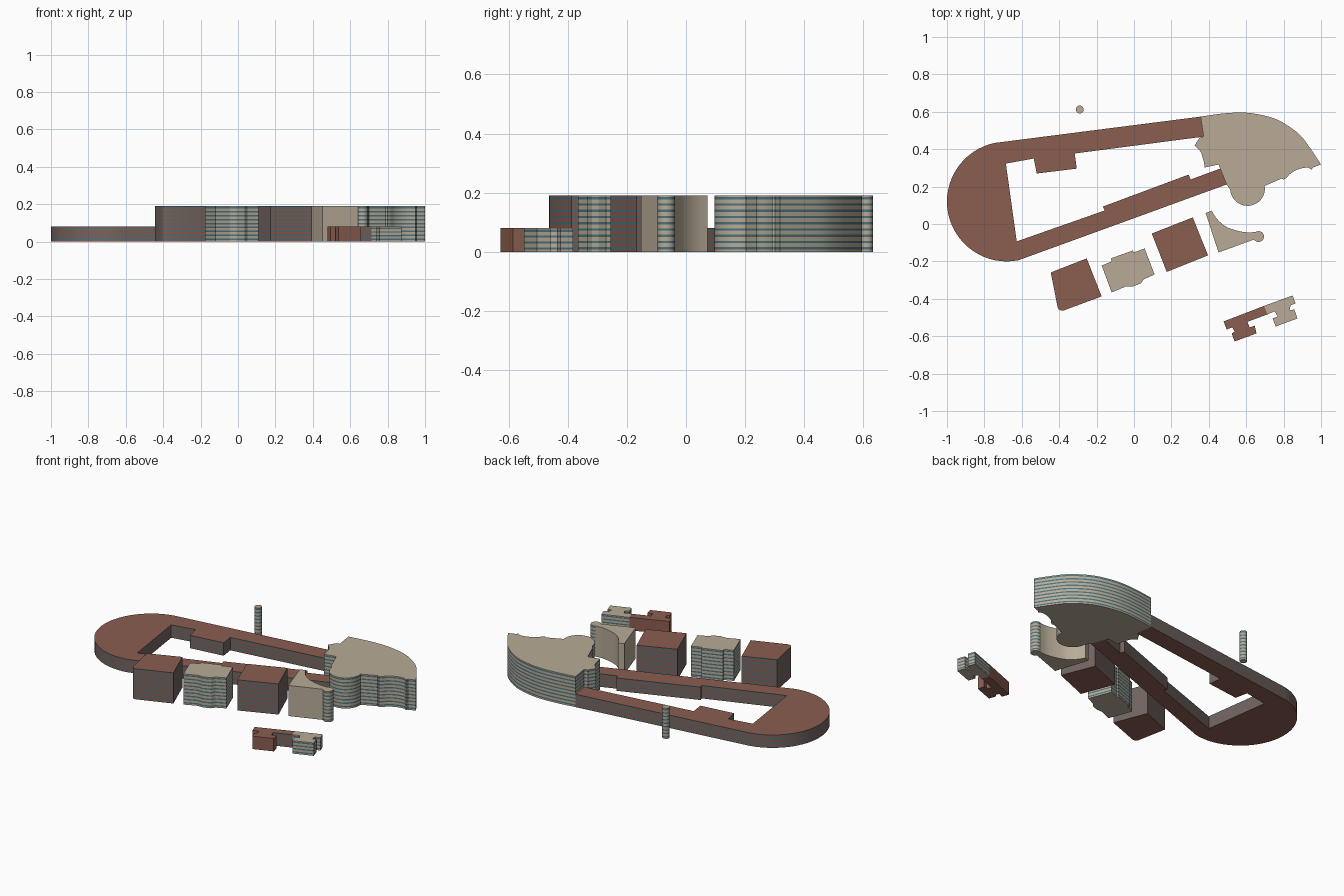
import bpy, bmesh
from math import cos, sin, radians


def material(name, rgb):
    m = bpy.data.materials.new(name)
    m.diffuse_color = (*rgb, 1)
    return m


BRICK = material("brick", (0.26, 0.11, 0.08))
STONE = material("stone", (0.48, 0.41, 0.31))
GLASS = material("glass", (0.07, 0.17, 0.21))
TALL, LOW = 0.19, 0.08


def arc(cx, cy, r, a0, a1, n=24):
    return [(cx + r * cos(radians(a0 + (a1 - a0) * i / n)),
             cy + r * sin(radians(a0 + (a1 - a0) * i / n))) for i in range(n + 1)]


def curve(pts, n=4):
    """Catmull-Rom curve through the points."""
    p = [pts[0]] + pts + [pts[-1]]
    out = []
    for i in range(1, len(p) - 2):
        for k in range(n):
            t = k / n
            out.append(tuple(0.5 * (2 * b + (c - a) * t + (2 * a - 5 * b + 4 * c - d) * t * t
                                    + (3 * b - a - 3 * c + d) * t ** 3)
                             for a, b, c, d in zip(*p[i - 1:i + 3])))
    return out + [pts[-1]]


def block(name, outline, height, wall, floors=0, striped=None):
    """Extruded outline; each floor gets a glass band on the striped edges."""
    levels, bands = [0.0], []
    for f in range(floors):
        h = height / floors
        levels += [(f + 0.38) * h, (f + 0.76) * h]
        bands.append(2 * f + 1)
    levels.append(height)
    bm = bmesh.new()
    rings = [[bm.verts.new((x, y, z)) for x, y in outline] for z in levels]
    bm.faces.new(rings[0])
    bm.faces.new(rings[-1])
    n = len(outline)
    for k in range(len(levels) - 1):
        for i in range(n):
            j = (i + 1) % n
            face = bm.faces.new((rings[k][i], rings[k][j], rings[k + 1][j], rings[k + 1][i]))
            if k in bands and (striped is None or i in striped):
                face.material_index = 1
    bmesh.ops.recalc_face_normals(bm, faces=bm.faces)
    me = bpy.data.meshes.new(name)
    bm.to_mesh(me)
    bm.free()
    me.materials.append(wall)
    me.materials.append(GLASS)
    ob = bpy.data.objects.new(name, me)
    bpy.context.collection.objects.link(ob)
    bpy.ops.object.select_all(action='DESELECT')
    ob.select_set(True)
    bpy.context.view_layer.objects.active = ob
    bpy.ops.object.shade_smooth_by_angle(angle=radians(20))
    return ob


# Low courtyard wing, rounded at the left end
block("courtyard_wing",
      [(0.356, 0.574)] + arc(-0.68, 0.12, 0.32, 101.5, 281, 32) +
      [(0.495, 0.211), (0.463, 0.297), (0.303, 0.238), (0.292, 0.264), (-0.167, 0.093),
       (-0.157, 0.072), (-0.627, -0.093), (-0.685, 0.323), (-0.536, 0.35), (-0.52, 0.27),
       (-0.306, 0.296), (-0.317, 0.377), (0.372, 0.467)], LOW, BRICK, 4)

# Tall fan-shaped hall with a round bay
block("fan_hall",
      curve([(0.356, 0.574), (0.468, 0.59), (0.565, 0.596), (0.645, 0.59), (0.736, 0.569),
             (0.805, 0.537), (0.885, 0.478), (0.944, 0.403), (1.0, 0.318)]) +
      [(0.955, 0.302), (0.95, 0.291), (0.93, 0.302)] +
      curve([(0.905, 0.3), (0.874, 0.291), (0.837, 0.27), (0.816, 0.248), (0.80, 0.238)], 3) +
      [(0.789, 0.243), (0.698, 0.203)] + arc(0.607, 0.19, 0.093, 4, -176, 20) +
      [(0.495, 0.211), (0.452, 0.318), (0.378, 0.302)] +
      curve([(0.374, 0.33), (0.367, 0.355), (0.356, 0.387), (0.324, 0.419)], 2) +
      [(0.351, 0.462), (0.372, 0.467)], TALL, STONE, 9)

# Row of tall blocks along the front
block("left_block", [(-0.445, -0.259), (-0.253, -0.184), (-0.173, -0.387), (-0.375, -0.462),
                     (-0.39, -0.463), (-0.402, -0.457), (-0.408, -0.447)], TALL, BRICK, 9)
block("bay_block", [(-0.173, -0.222), (-0.119, -0.2), (-0.124, -0.184), (-0.007, -0.142),
                    (-0.002, -0.152), (0.057, -0.131), (0.11, -0.27), (0.052, -0.296),
                    (0.036, -0.318), (-0.007, -0.334), (-0.044, -0.334), (-0.119, -0.366)],
      TALL, STONE, 9)
block("square_block", [(0.095, -0.051), (0.314, 0.035), (0.396, -0.168), (0.175, -0.256)],
      TALL, BRICK, 9)

# Plain block with a scooped back and a round banded turret
block("scooped_block",
      [(0.383, 0.058)] + curve([(0.415, 0.072), (0.442, 0.029), (0.49, -0.013),
                                (0.549, -0.035), (0.607, -0.045), (0.655, -0.042)]) +
      [(0.666, -0.06), (0.642, -0.083), (0.452, -0.152)], TALL, STONE)
block("turret", arc(0.666, -0.067, 0.029, 0, 345, 23), TALL, STONE, 9)

# Small detached pair of low wings
block("small_brick_wing",
      [(0.479, -0.521), (0.695, -0.438), (0.714, -0.483), (0.607, -0.523), (0.618, -0.553),
       (0.645, -0.543), (0.655, -0.585), (0.538, -0.628), (0.522, -0.585), (0.538, -0.576),
       (0.527, -0.553), (0.495, -0.564)], LOW, BRICK, 4, {2})
block("small_stone_wing",
      [(0.695, -0.438), (0.848, -0.382), (0.864, -0.425), (0.837, -0.435), (0.832, -0.462),
       (0.858, -0.457), (0.874, -0.505), (0.757, -0.548), (0.741, -0.505), (0.768, -0.494),
       (0.752, -0.467), (0.714, -0.483)], LOW, STONE, 4)

# Slender round tower behind
block("round_tower", arc(-0.29, 0.612, 0.021, 0, 345, 23), TALL, STONE, 9)
